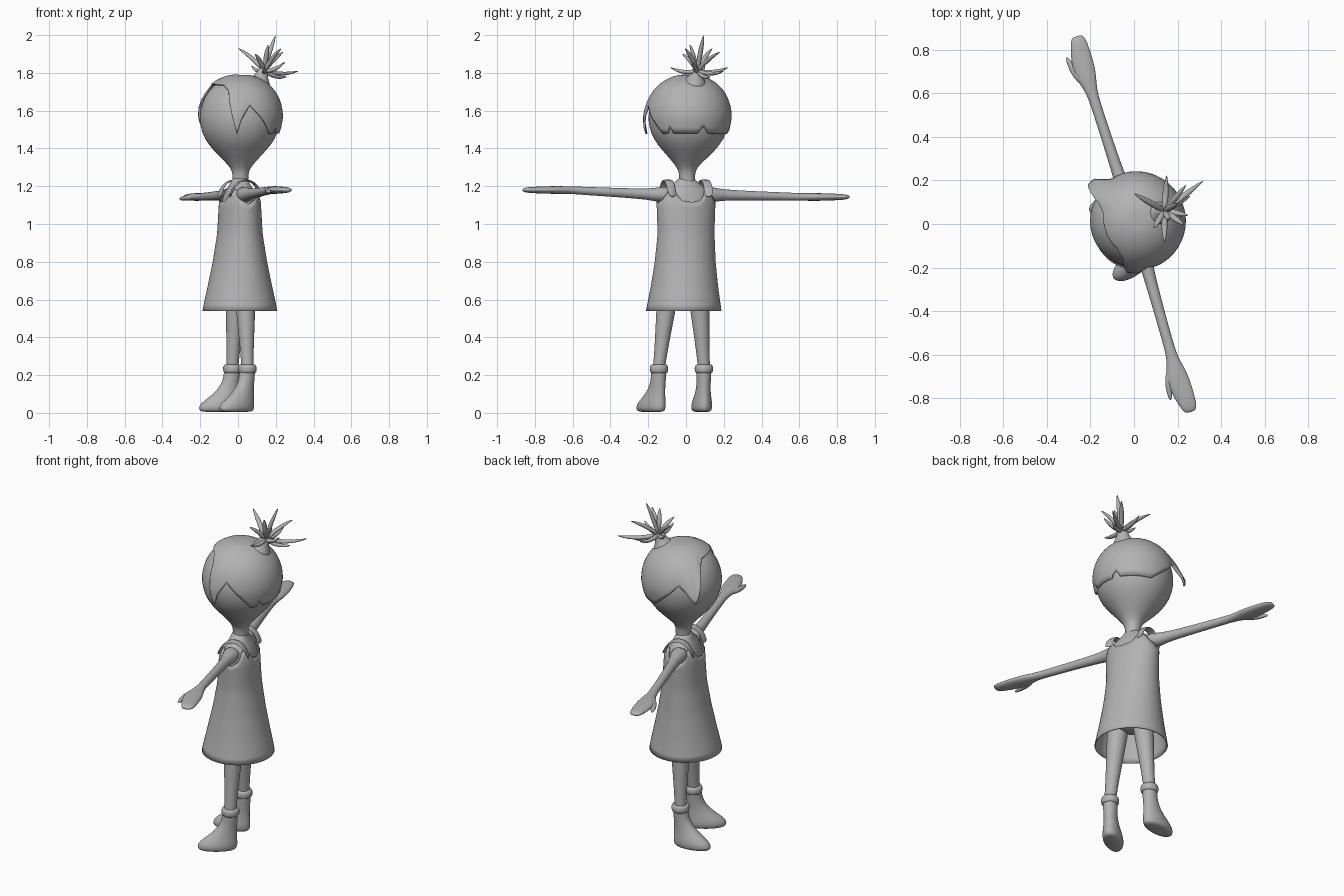
import bpy, bmesh, math
from mathutils import Vector

grey = bpy.data.materials.new("plain grey")
grey.diffuse_color = (0.45, 0.45, 0.45, 1)
LEFT, FWD = Vector((0.29, -0.957, 0)), Vector((-0.957, -0.29, 0))
UP = Vector((0, 0, 1))


def W(lat, fwd, z, off=(0, 0, 0)):
    """figure space (left, forward, up) to world"""
    return LEFT * lat + FWD * fwd + UP * z + Vector(off)


def lerp(table, x):
    """smooth-free lookup in a list of (key, value)"""
    if x <= table[0][0]:
        return table[0][1]
    for (x0, y0), (x1, y1) in zip(table, table[1:]):
        if x <= x1:
            return y0 + (y1 - y0) * (x - x0) / (x1 - x0)
    return table[-1][1]


def loft(name, rings, cap0=True, cap1=True, sub=1, thick=0):
    bm = bmesh.new()
    vs = [[bm.verts.new(p) for p in r] for r in rings]
    n = len(rings[0])
    for a, b in zip(vs, vs[1:]):
        for i in range(n):
            bm.faces.new((a[i], a[(i + 1) % n], b[(i + 1) % n], b[i]))
    if cap0:
        bm.faces.new(vs[0])
    if cap1:
        bm.faces.new(vs[-1])
    bmesh.ops.recalc_face_normals(bm, faces=bm.faces)
    me = bpy.data.meshes.new(name)
    bm.to_mesh(me)
    bm.free()
    for p in me.polygons:
        p.use_smooth = True
    me.materials.append(grey)
    ob = bpy.data.objects.new(name, me)
    bpy.context.collection.objects.link(ob)
    if thick:
        m = ob.modifiers.new("thickness", 'SOLIDIFY')
        m.thickness, m.offset = thick, -1
    if sub:
        m = ob.modifiers.new("smooth", 'SUBSURF')
        m.levels = m.render_levels = sub
    return ob


def ring(c, u, v, a, b, n=20):
    return [c + u * a * math.cos(t) + v * b * math.sin(t)
            for t in (2 * math.pi * i / n for i in range(n))]


def tube(name, pts, radii, n=14):
    """radii: (horizontal, vertical) at each point"""
    pts = [Vector(p) for p in pts]
    rings = []
    for i, (p, r) in enumerate(zip(pts, radii)):
        t = (pts[min(i + 1, len(pts) - 1)] - pts[max(i - 1, 0)]).normalized()
        u = t.cross(UP)
        u = u.normalized() if u.length > 0.25 else LEFT
        rings.append(ring(p, u, u.cross(t).normalized(), r[0], r[1], n))
    return loft(name, rings)


# head and neck
HC = Vector((0.01, 0.014, 0))
LOWER = [(1.18, .045), (1.25, .041), (1.28, .045), (1.31, .062), (1.36, .112),
         (1.42, .168), (1.48, .203), (1.55, .216)]


def head_r(z):
    if z > 1.55:
        return .216 * math.sqrt(max(0, 1 - ((z - 1.55) / .232) ** 2.2))
    return lerp(LOWER, z)


zs = [k for k, _ in LOWER] + [1.6, 1.65, 1.69, 1.72, 1.745, 1.765, 1.777]
rings = []
for z in zs:
    c = HC + UP * z
    if z < 1.32:
        c += Vector((.003, -.008, 0))
    rings.append(ring(c, LEFT, FWD, head_r(z), head_r(z), 28))
loft("head", rings)

# hair cap with ragged edge: hairline height by angle from the front
EDGE = [(-180, 1.49), (-174, 1.505), (-168, 1.47), (-120, 1.465), (-108, 1.5), (-93, 1.55),
        (-78, 1.61), (-69, 1.58), (-57, 1.52), (-48, 1.65), (-42, 1.70), (-30, 1.73),
        (0, 1.735), (39, 1.73), (54, 1.70), (60, 1.62), (69, 1.465), (75, 1.54),
        (87, 1.62), (99, 1.57), (111, 1.52), (123, 1.465), (132, 1.47), (135, 1.505),
        (141, 1.47), (177, 1.47), (180, 1.49)]
rings = []
ROWS = 18
for k in range(1, ROWS + 1):
    t = k / ROWS
    row = []
    for deg in range(-180, 180, 3):
        z = 1.781 - (1.781 - lerp(EDGE, deg)) * t ** 1.7
        flare = .055 * math.exp(-((deg + 57) / 11) ** 2) + .022 * math.exp(-((deg - 69) / 9) ** 2)
        r = head_r(z) + .012 + flare * t ** 3
        a = math.radians(deg)
        row.append(HC + W(r * math.sin(a), r * math.cos(a), z + .010))
    rings.append(row)
loft("hair_cap", rings, True, False, 0, .010)

# topknot and its spikes
tube("topknot", [(.105, .045, 1.72), (.118, .05, 1.765), (.128, .056, 1.79), (.135, .06, 1.83)],
     [(.085, .085), (.05, .05), (.031, .031), (.026, .026)])
base = Vector((.14, .06, 1.81))
tips = [(.32, .2, 1.81), (0, .14, 1.93), (.2, .095, 2.0), (.15, .225, 1.83), (.14, -.085, 1.83),
        (.23, -.005, 1.93), (.24, .18, 1.91), (.09, -.02, 1.90), (.25, .04, 1.86),
        (.07, .1, 1.84), (.16, .02, 1.95), (.26, .13, 1.78)]
for i, tip in enumerate(tips):
    tip = Vector(tip)
    sag = UP * (.012 if tip.z > 1.88 else -.016)
    pts = [base.lerp(tip, f) + sag * (4 * f * (1 - f)) for f in (0, .3, .6, .85, 1)]
    tube(f"hair_spike_{i + 1}", pts,
         [(.012, .012), (.016, .013), (.015, .011), (.008, .007), (.001, .001)], 8)

# torso under the dress
BODY = [(.62, .08, .07), (.70, .125, .10), (.85, .135, .10), (1.0, .14, .10), (1.1, .15, .097),
        (1.16, .142, .08), (1.195, .105, .06), (1.22, .06, .047), (1.25, .04, .04)]
loft("torso", [ring(W(0, 0, z, (.01, .002, 0)), LEFT, FWD, a, b, 24) for z, a, b in BODY])

# dress: flared shell, open hem, scooped neck and armholes
DA = [(.54, .2), (.6, .19), (.66, .18), (.8, .163), (.95, .153), (1.05, .157), (1.12, .160), (1.19, .135)]
DB = [(.54, .198), (.6, .186), (.66, .172), (.8, .142), (.95, .117), (1.05, .110), (1.12, .105), (1.19, .084)]
TOP = [(0, 1.115), (20, 1.125), (38, 1.18), (52, 1.185), (65, 1.13), (90, 1.105)]
rings = []
for k in range(19):
    row = []
    for deg in range(0, 360, 6):
        fold = min(deg % 180, 180 - deg % 180)
        z = .54 + (lerp(TOP, fold) - .54) * k / 18
        a = math.radians(deg)
        off = Vector((.01, -.012 + .012 * min(1, (z - .54) / .4), 0))
        row.append(W(lerp(DA, z) * math.sin(a), lerp(DB, z) * math.cos(a), z) + off)
    rings.append(row)
loft("dress", rings, False, False, 0, .006)

# paired parts
for side, s in (("left", 1), ("right", -1)):
    tube(f"{side}_dress_strap",
         [W(s * l, f, z, (.01, 0, 0)) for l, f, z in
          ((.098, .086, 1.14), (.103, .072, 1.185), (.103, .045, 1.222), (.102, 0, 1.236),
           (.103, -.045, 1.222), (.103, -.072, 1.185), (.098, -.086, 1.14))],
         [(.024, .005)] * 7)

    # arm runs into a mitten-like hand; the left one lifts slightly
    end = 1.18 if s > 0 else 1.143
    arm = [(.08, 0, .052, .045), (.14, 0, .046, .042), (.19, 0, .033, .033), (.25, .002, .028, .028),
           (.42, .006, .025, .024), (.58, .009, .024, .022), (.64, .010, .027, .020),
           (.69, .012, .042, .021), (.74, .014, .052, .021), (.80, .010, .050, .019),
           (.85, .004, .042, .017), (.885, 0, .035, .014), (.903, 0, .022, .007)]
    tube(f"{side}_arm",
         [W(s * l, f, 1.155 + (end - 1.155) * min(1, max(0, (l - .15) / .5))) for l, f, _, _ in arm],
         [(a, b) for _, _, a, b in arm])
    tube(f"{side}_thumb", [W(s * l, f, end + d) for l, f, d in
                           ((.68, .025, 0), (.73, .056, -.004), (.78, .068, -.008), (.825, .074, -.01))],
         [(.022, .016), (.019, .015), (.015, .013), (.006, .006)], 10)

    # leg
    hip, ank = ((.035, -.085), (.05, -.143)) if s > 0 else ((-.005, .06), (-.03, .095))
    zs = (.72, .62, .54, .42, .32, .24, .18)
    rr = (.062, .058, .052, .043, .036, .033, .033)
    pts = []
    for z in zs:
        f = (.72 - z) / .48
        pts.append((hip[0] + (ank[0] - hip[0]) * f, hip[1] + (ank[1] - hip[1]) * f, z))
    tube(f"{side}_leg", pts, [(r, r) for r in rr])

    # shoe, lofted upward from the sole, toes turned out on the left
    d = Vector((-.80, -.60, 0)) if s > 0 else Vector((-.985, -.17, 0))
    w = d.cross(UP)
    A = Vector((*ank, 0))
    SHOE = [(.004, -.024, .165, .038), (.014, -.036, .182, .052), (.04, -.040, .180, .055),
            (.065, -.038, .152, .050), (.095, -.036, .110, .043), (.13, -.036, .075, .038),
            (.17, -.038, .052, .038), (.21, -.041, .045, .040), (.235, -.041, .043, .040)]
    loft(f"{side}_shoe", [ring(A + d * (h + t) / 2 + UP * z, d, w, (t - h) / 2, wd)
                          for z, h, t, wd in SHOE])
    # rolled cuff
    loft(f"{side}_cuff", [ring(A + UP * z, d, w, r, r) for z, r in
                          ((.208, .038), (.213, .047), (.232, .051), (.25, .048), (.258, .038), (.25, .03))])
